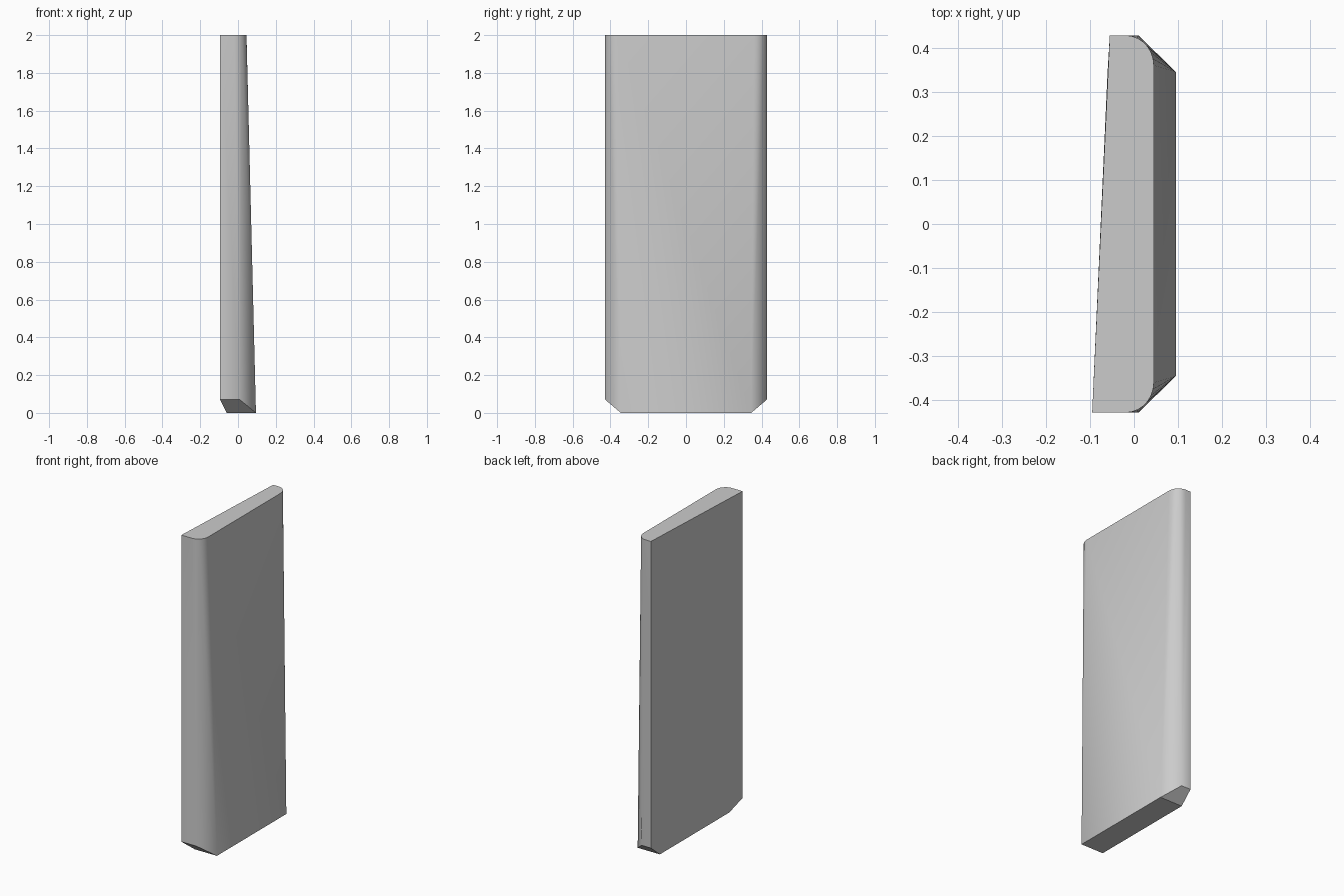
import bpy, bmesh, math

cube = bpy.data.objects.get("Cube")
if cube:
    bpy.data.objects.remove(cube, do_unlink=True)

# Main dimensions
HEIGHT = 2.0
HALF_DEPTH = 0.428      # body half depth along y
FOOT_DEPTH = 0.345      # half depth of the flat underside
CHAMFER_Z = 0.07        # height of the lower end chamfers
SEGMENTS = 7            # facets of each rounded upper corner

bm = bmesh.new()
vert = bm.verts.new


def build_end(side):
    """One rounded end of the panel: side is -1 (front) or 1 (back)."""
    outer_x = -0.075 + 0.02 * side
    end = {
        "outer_top": vert((outer_x, side * HALF_DEPTH, HEIGHT)),
        "outer_low": vert((outer_x, side * HALF_DEPTH, CHAMFER_Z)),
        "inner_low": vert((0.01, side * HALF_DEPTH, CHAMFER_Z)),
        "foot_outer": vert((-0.06, side * FOOT_DEPTH, 0)),
        "foot_inner": vert((0.095, side * FOOT_DEPTH, 0)),
    }
    arc = []
    for i in range(SEGMENTS + 1):
        a = math.pi / 2 * (1 - i / SEGMENTS)
        arc.append(vert((-0.02 + 0.065 * math.cos(a),
                         side * (0.36 + (HALF_DEPTH - 0.36) * math.sin(a)), HEIGHT)))
    end["arc"] = arc
    low, foot = end["inner_low"], end["foot_inner"]
    # Flat end face and lower chamfer
    bm.faces.new((end["outer_top"], arc[0], low, end["outer_low"]))
    bm.faces.new((end["outer_low"], low, foot, end["foot_outer"]))
    # Rounded corner, narrowing to the chamfer edge
    for i in range(SEGMENTS):
        if i < SEGMENTS // 2:
            bm.faces.new((arc[i], arc[i + 1], low))
        elif i == SEGMENTS // 2:
            bm.faces.new((arc[i], arc[i + 1], foot, low))
        else:
            bm.faces.new((arc[i], arc[i + 1], foot))
    return end


front, back = build_end(-1), build_end(1)

# Sloped broad face, plain broad face, underside and top
bm.faces.new((front["arc"][-1], back["arc"][-1], back["foot_inner"], front["foot_inner"]))
bm.faces.new([front[k] for k in ("outer_top", "outer_low", "foot_outer")]
             + [back[k] for k in ("foot_outer", "outer_low", "outer_top")])
bm.faces.new((front["foot_outer"], front["foot_inner"], back["foot_inner"], back["foot_outer"]))
bm.faces.new([front["outer_top"]] + front["arc"] + back["arc"][::-1] + [back["outer_top"]])
bmesh.ops.recalc_face_normals(bm, faces=bm.faces)

mesh = bpy.data.meshes.new("tapered_panel")
bm.to_mesh(mesh)
bm.free()
panel = bpy.data.objects.new("tapered_panel", mesh)
bpy.context.collection.objects.link(panel)

# Plain grey finish
grey = bpy.data.materials.new("light_grey")
grey.use_nodes = True
color = (0.6, 0.6, 0.6, 1)
grey.diffuse_color = color
grey.node_tree.nodes["Principled BSDF"].inputs["Base Color"].default_value = color
mesh.materials.append(grey)

# Smooth the rounded corners, keep the edges crisp
bpy.ops.object.select_all(action="DESELECT")
panel.select_set(True)
bpy.context.view_layer.objects.active = panel
bpy.ops.object.shade_smooth_by_angle(angle=math.radians(30))
